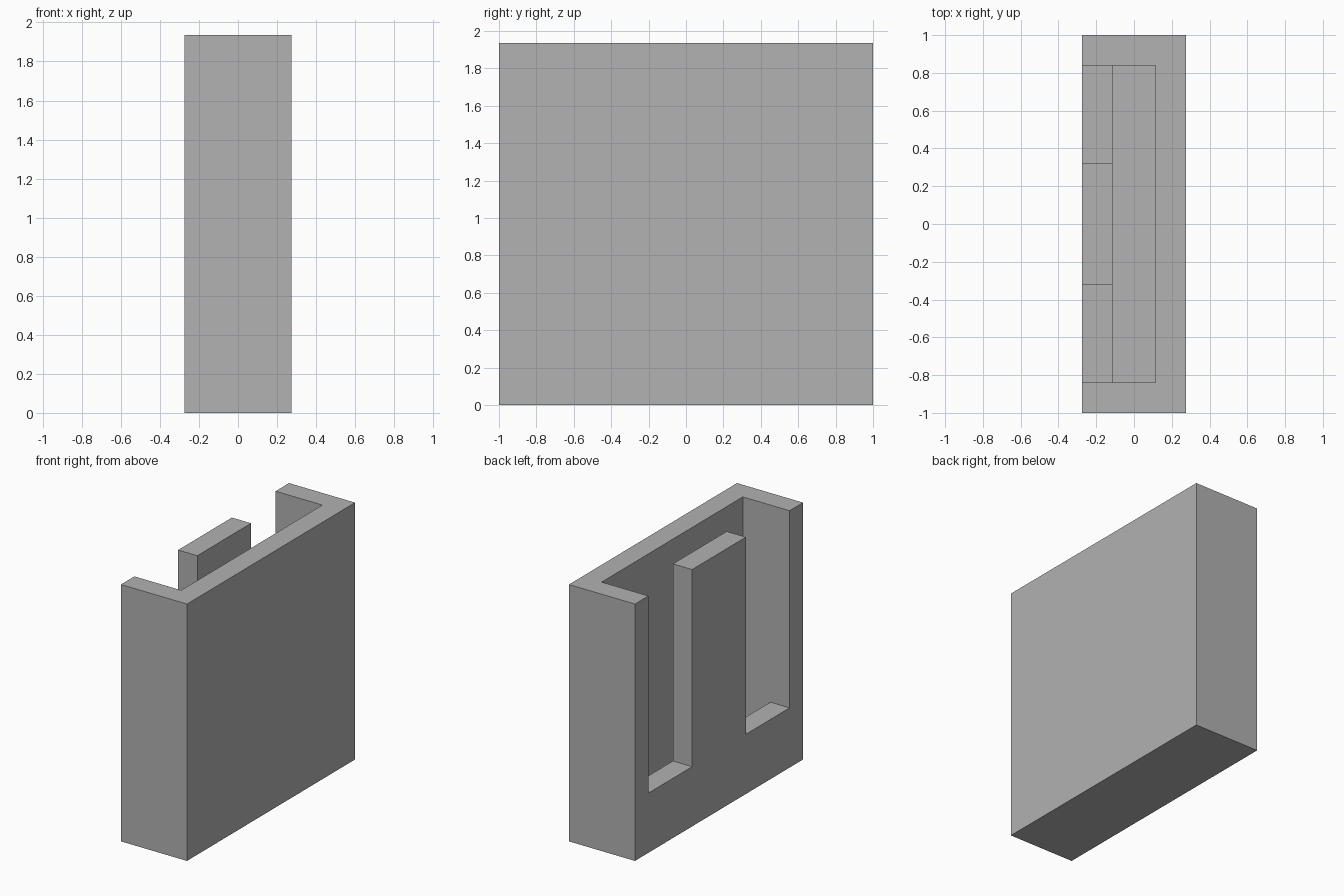
import bpy
import bmesh

if "Cube" in bpy.data.objects:
    bpy.data.objects.remove(bpy.data.objects["Cube"])

W, D, H = 0.275, 1.0, 1.935    # half width, half depth, height
T = 0.16                       # wall thickness
SLOT_Z = 0.45                  # bottom of the front slots
TONGUE = 0.32                  # half width of the tongue between the slots

grey = bpy.data.materials.new("plain grey")
grey.diffuse_color = (0.445, 0.445, 0.445, 1)
grey.use_nodes = True
grey.node_tree.nodes["Principled BSDF"].inputs["Base Color"].default_value = grey.diffuse_color


def box(name, lo, hi):
    """Axis-aligned box between two corners."""
    bm = bmesh.new()
    bmesh.ops.create_cube(bm, size=1)
    for v in bm.verts:
        v.co = [lo[i] if v.co[i] < 0 else hi[i] for i in range(3)]
    mesh = bpy.data.meshes.new(name)
    bm.to_mesh(mesh)
    bm.free()
    mesh.materials.append(grey)
    ob = bpy.data.objects.new(name, mesh)
    bpy.context.collection.objects.link(ob)
    return ob


# Solid block that becomes the open-topped holder
holder = box("holder", (-W, -D, 0), (W, D, H))

# Deep pocket, then the two slots through the slotted wall
cutters = [box("pocket_cutter", (-W + T, -D + T, T), (W - T, D - T, H + 0.2))]
for side, a, b in (("left", TONGUE, D - T), ("right", -D + T, -TONGUE)):
    cutters.append(box(side + "_slot_cutter", (-W - 0.2, a, SLOT_Z), (0, b, H + 0.2)))

for c in cutters:
    m = holder.modifiers.new(c.name, 'BOOLEAN')
    m.operation = 'DIFFERENCE'
    m.solver = 'EXACT'
    m.object = c

# Apply the cuts and remove the helpers
bpy.context.view_layer.update()
graph = bpy.context.evaluated_depsgraph_get()
cut_mesh = bpy.data.meshes.new_from_object(holder.evaluated_get(graph))
holder.modifiers.clear()
holder.data = cut_mesh
for c in cutters:
    bpy.data.objects.remove(c)
